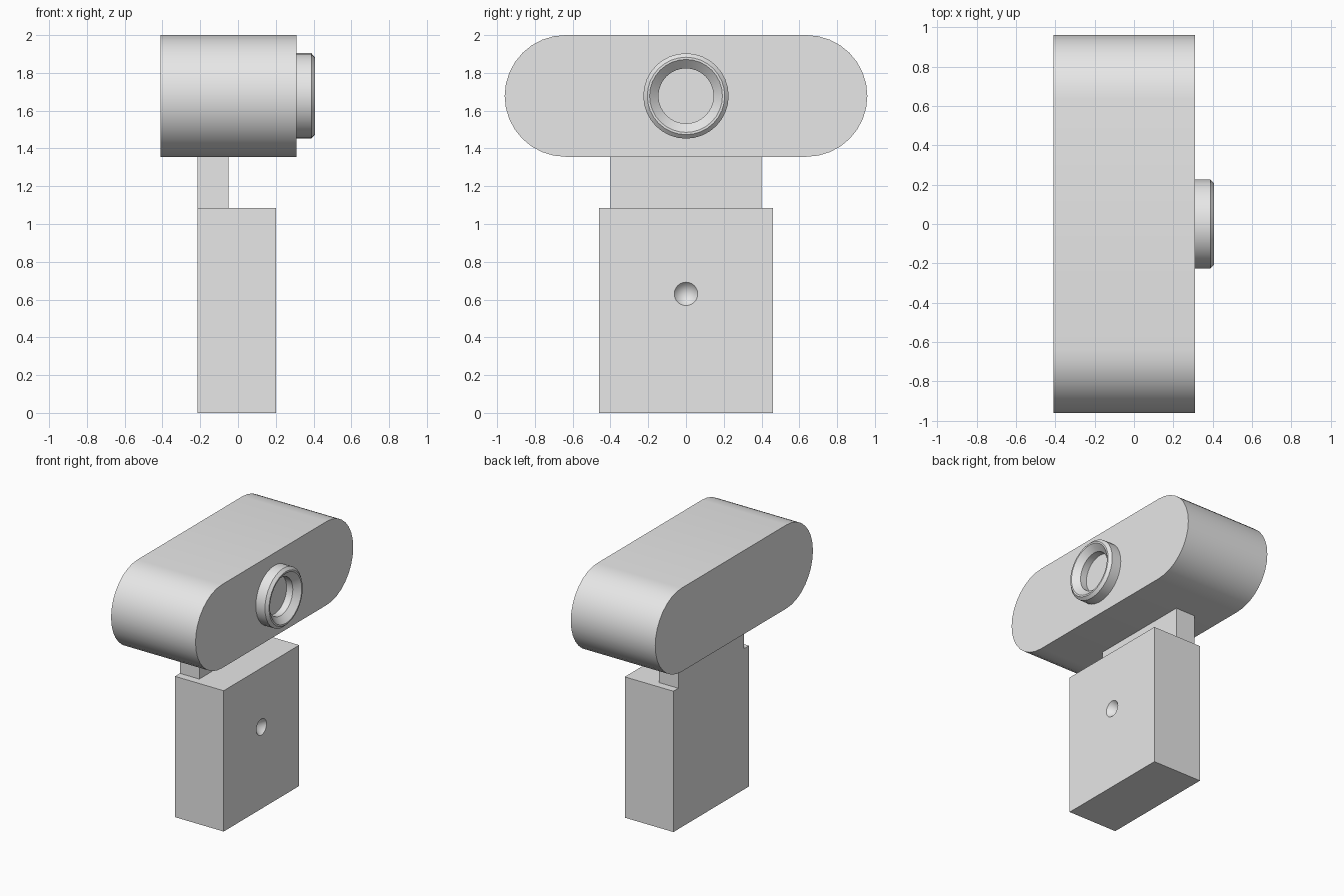
import bpy
import bmesh
from math import sin, cos, pi, radians
from mathutils import Matrix, Vector

cube = bpy.data.objects.get("Cube")
if cube:
    bpy.data.objects.remove(cube, do_unlink=True)

grey = bpy.data.materials.new("plain grey")
grey.use_nodes = True
colour = (0.8, 0.8, 0.8, 1)
grey.diffuse_color = colour
grey.node_tree.nodes["Principled BSDF"].inputs["Base Color"].default_value = colour


def finish(name, bm, smooth=False):
    """Turn a bmesh into a named grey object."""
    bmesh.ops.recalc_face_normals(bm, faces=bm.faces)
    mesh = bpy.data.meshes.new(name)
    bm.to_mesh(mesh)
    bm.free()
    mesh.materials.append(grey)
    obj = bpy.data.objects.new(name, mesh)
    bpy.context.collection.objects.link(obj)
    bpy.ops.object.select_all(action="DESELECT")
    obj.select_set(True)
    bpy.context.view_layer.objects.active = obj
    if smooth:
        bpy.ops.object.shade_smooth_by_angle(angle=radians(30))
    return obj


def box(name, low, high):
    low, high = Vector(low), Vector(high)
    bm = bmesh.new()
    bmesh.ops.create_cube(bm, size=1)
    bmesh.ops.scale(bm, vec=high - low, verts=bm.verts)
    bmesh.ops.translate(bm, vec=(low + high) / 2, verts=bm.verts)
    return finish(name, bm)


def lathe(name, profile, z, steps):
    """Spin (x, radius) points around an x-parallel axis at height z."""
    bm = bmesh.new()
    verts = [bm.verts.new((x, 0, z + r)) for x, r in profile]
    edges = [bm.edges.new(pair) for pair in zip(verts, verts[1:])]
    bmesh.ops.spin(bm, geom=verts + edges, cent=(0, 0, z), axis=(1, 0, 0),
                   angle=2 * pi, steps=steps, use_merge=True)
    bmesh.ops.remove_doubles(bm, verts=bm.verts, dist=0.0001)
    return finish(name, bm, smooth=True)


# Upright base block and the thinner neck, flush at the back
base = box("base_block", (-0.215, -0.46, 0), (0.2, 0.46, 1.085))
box("neck", (-0.215, -0.4, 1.085), (-0.05, 0.4, 1.36))

# Conical dimple drilled into the base
cutter = lathe("dimple_cutter", [(0.12, 0), (0.2, 0.062), (0.25, 0.062), (0.25, 0)], 0.63, 24)
cutter.hide_render = True
cut = base.modifiers.new("dimple", "BOOLEAN")
cut.operation = "DIFFERENCE"
cut.solver = "EXACT"
cut.object = cutter
bpy.context.view_layer.objects.active = base
bpy.ops.object.modifier_apply(modifier=cut.name)
bpy.data.objects.remove(cutter, do_unlink=True)
bpy.ops.object.select_all(action="DESELECT")
base.select_set(True)
bpy.ops.object.shade_smooth_by_angle(angle=radians(30))

# Stadium-shaped head
radius, half, steps = 0.322, 0.638, 16
bm = bmesh.new()
outline = []
for side in (1, -1):
    for i in range(steps + 1):
        a = pi * i / steps
        outline.append(bm.verts.new((-0.41, side * (half + radius * sin(a)),
                                     1.678 + side * radius * cos(a))))
face = bm.faces.new(outline)
extruded = bmesh.ops.extrude_face_region(bm, geom=[face], use_keep_orig=True)["geom"]
bmesh.ops.translate(bm, vec=(0.72, 0, 0),
                    verts=[v for v in extruded if isinstance(v, bmesh.types.BMVert)])
finish("head", bm, smooth=True)

# Lens ring with chamfered rim, tapered mouth and recessed floor
lathe("lens_ring", [(0.305, 0.226), (0.388, 0.226), (0.408, 0.205), (0.408, 0.193),
                    (0.365, 0.146), (0.312, 0.146), (0.312, 0)], 1.678, 32)
